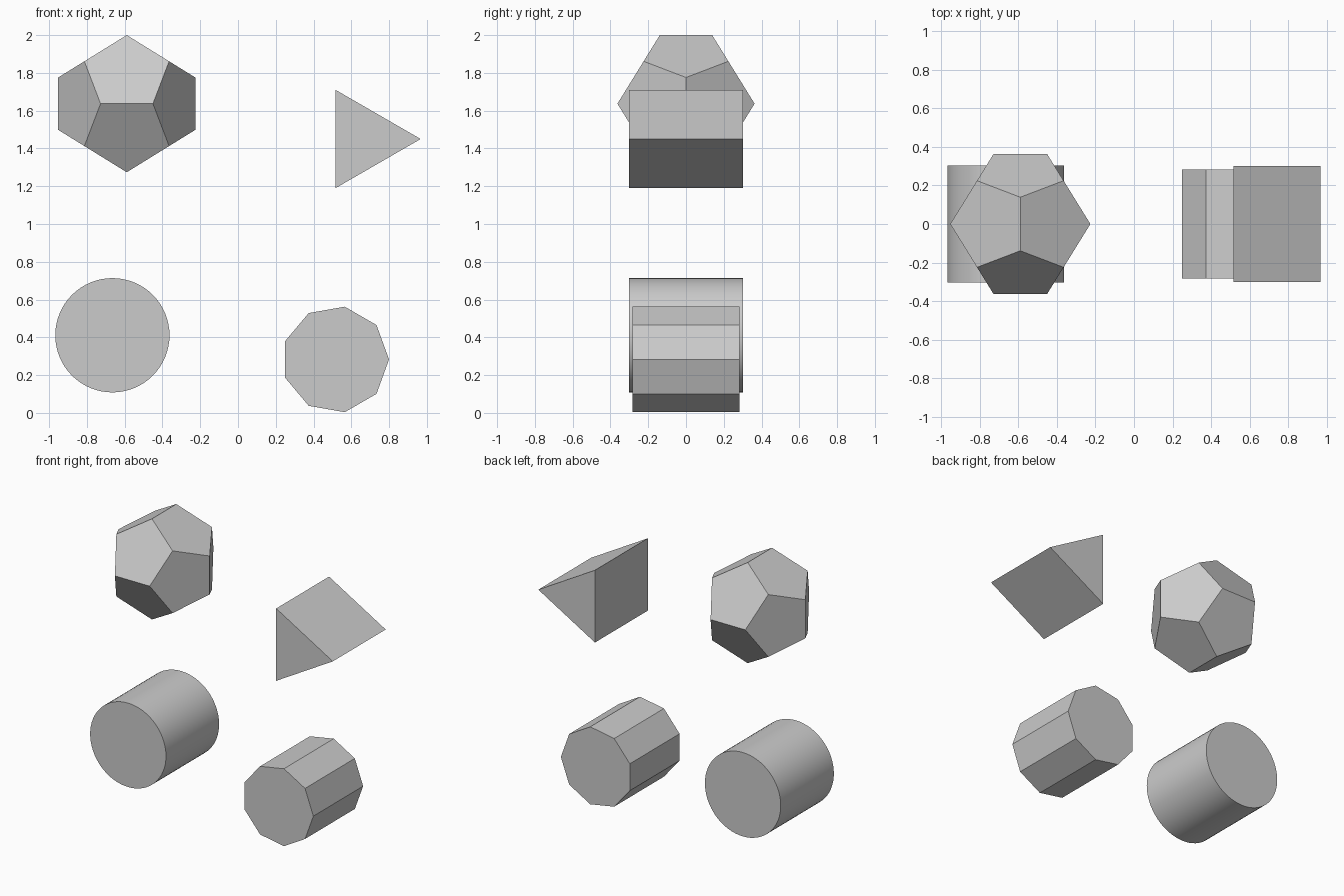
import bpy, bmesh, math
from mathutils import Vector

if "Cube" in bpy.data.objects:
    bpy.data.objects.remove(bpy.data.objects["Cube"])


def finish(name, bm, loc):
    bmesh.ops.recalc_face_normals(bm, faces=bm.faces)
    mesh = bpy.data.meshes.new(name)
    bm.to_mesh(mesh)
    bm.free()
    obj = bpy.data.objects.new(name, mesh)
    obj.location = loc
    bpy.context.collection.objects.link(obj)
    return obj


def prism(name, sides, radius, half_depth, x, z):
    """Regular prism along y with its first corner pointing to +x."""
    bm = bmesh.new()
    ring = []
    for i in range(sides):
        a = 2 * math.pi * i / sides
        ring.append(bm.verts.new((radius * math.cos(a), -half_depth, radius * math.sin(a))))
    cap = bm.faces.new(ring)
    ext = bmesh.ops.extrude_face_region(bm, geom=[cap], use_keep_orig=True)
    moved = [v for v in ext["geom"] if isinstance(v, bmesh.types.BMVert)]
    bmesh.ops.translate(bm, verts=moved, vec=(0, 2 * half_depth, 0))
    return finish(name, bm, (x, 0, z))


def dodecahedron(name, half_size, x, z):
    """Hull of a cube and three golden rectangles, merged into pentagons."""
    phi = (1 + math.sqrt(5)) / 2
    s = half_size / phi
    signs = (-1, 1)
    pts = [(a, b, c) for a in signs for b in signs for c in signs]
    for a in signs:
        for b in signs:
            p, q = a / phi, b * phi
            pts += [(0, p, q), (p, q, 0), (q, 0, p)]
    bm = bmesh.new()
    for p in pts:
        bm.verts.new(Vector(p) * s)
    bmesh.ops.convex_hull(bm, input=bm.verts)
    bmesh.ops.dissolve_limit(bm, angle_limit=math.radians(5),
                             verts=bm.verts, edges=bm.edges)
    return finish(name, bm, (x, 0, z))


# Upper pair
dodecahedron("dodecahedron", 0.363, -0.589, 1.637)
prism("triangular_prism", 3, 0.301, 0.301, 0.666, 1.45)

# Lower pair
prism("nine_sided_prism", 9, 0.2835, 0.2835, 0.516, 0.283)
cylinder = prism("cylinder", 64, 0.3025, 0.3025, -0.665, 0.411)

# Smooth curved side, sharp rims
bpy.context.view_layer.objects.active = cylinder
cylinder.select_set(True)
bpy.ops.object.shade_smooth_by_angle(angle=math.radians(30))
